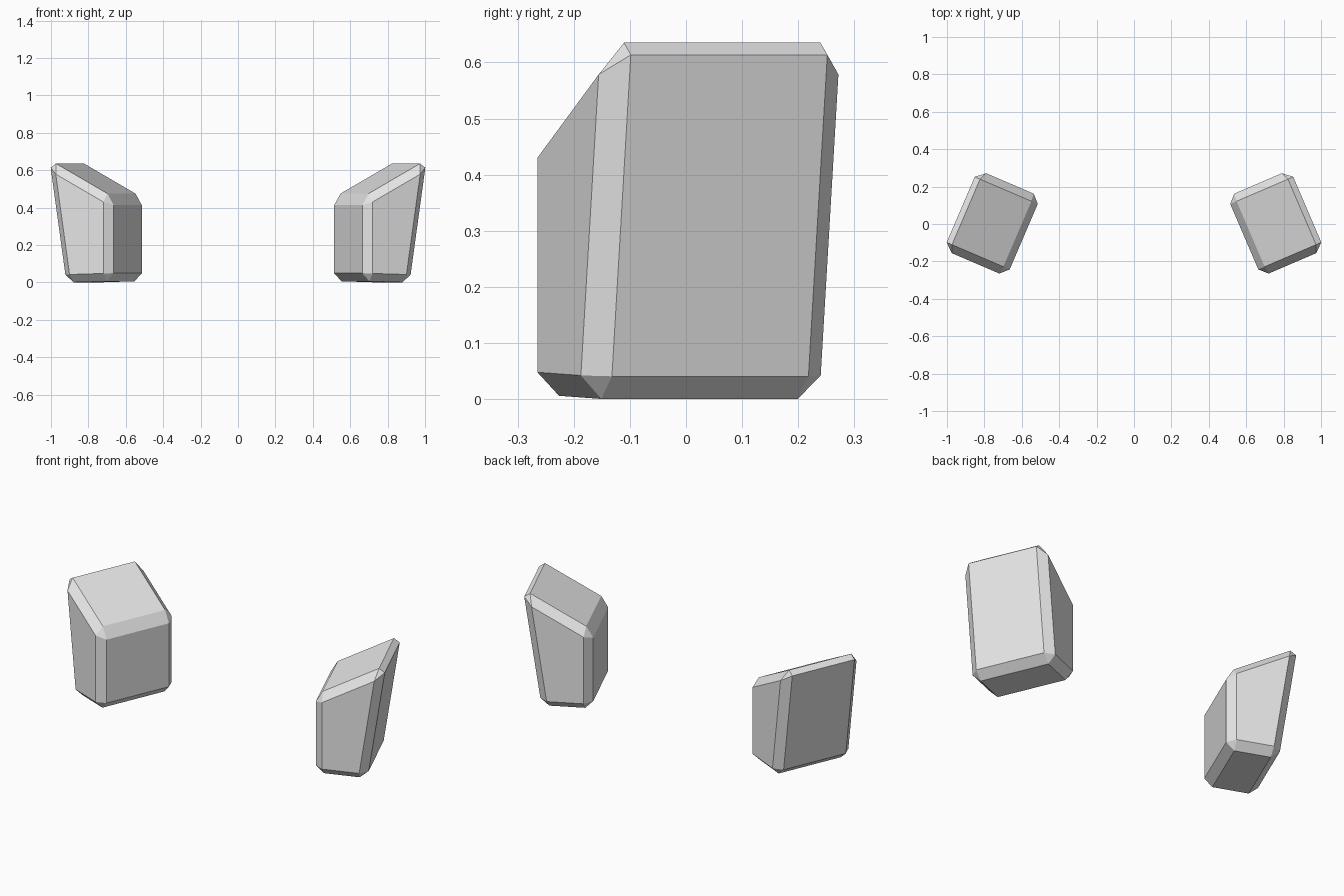
import bpy
import bmesh
from mathutils import Matrix, Vector

cube = bpy.data.objects.get("Cube")
if cube:
    bpy.data.objects.remove(cube, do_unlink=True)

grey = bpy.data.materials.new("light_grey")
grey.use_nodes = True
grey.diffuse_color = (0.8, 0.8, 0.8, 1)
grey.node_tree.nodes["Principled BSDF"].inputs["Base Color"].default_value = grey.diffuse_color

# Side profile (outward, height): upright inner wall, flared outer wall, sloping top
PROFILE = [(0.515, 0.007), (0.79, -0.001), (0.888, 0.655), (0.515, 0.455)]
FRONT, BACK, BEVEL = -0.527, -0.062, 0.042
TURN = Matrix.Rotation(0.405, 4, "Z")


def make_block(name, side):
    """Extrude the profile, chamfer every edge, turn it and mirror to one side."""
    bm = bmesh.new()
    face = bm.faces.new([bm.verts.new((u, FRONT, z)) for u, z in PROFILE])
    grown = bmesh.ops.extrude_face_region(bm, geom=[face], use_keep_orig=True)
    verts = [g for g in grown["geom"] if isinstance(g, bmesh.types.BMVert)]
    bmesh.ops.translate(bm, verts=verts, vec=Vector((0, BACK - FRONT, 0)))
    bmesh.ops.recalc_face_normals(bm, faces=bm.faces[:])
    bmesh.ops.bevel(bm, geom=bm.edges[:], offset=BEVEL, offset_type="OFFSET",
                    segments=1, profile=0.5, affect="EDGES")
    bm.transform(Matrix.Diagonal((side, 1, 1, 1)) @ TURN)
    bmesh.ops.recalc_face_normals(bm, faces=bm.faces[:])
    mesh = bpy.data.meshes.new(name)
    bm.to_mesh(mesh)
    bm.free()
    mesh.materials.append(grey)
    bpy.context.collection.objects.link(bpy.data.objects.new(name, mesh))


make_block("left_block", 1)
make_block("right_block", -1)
